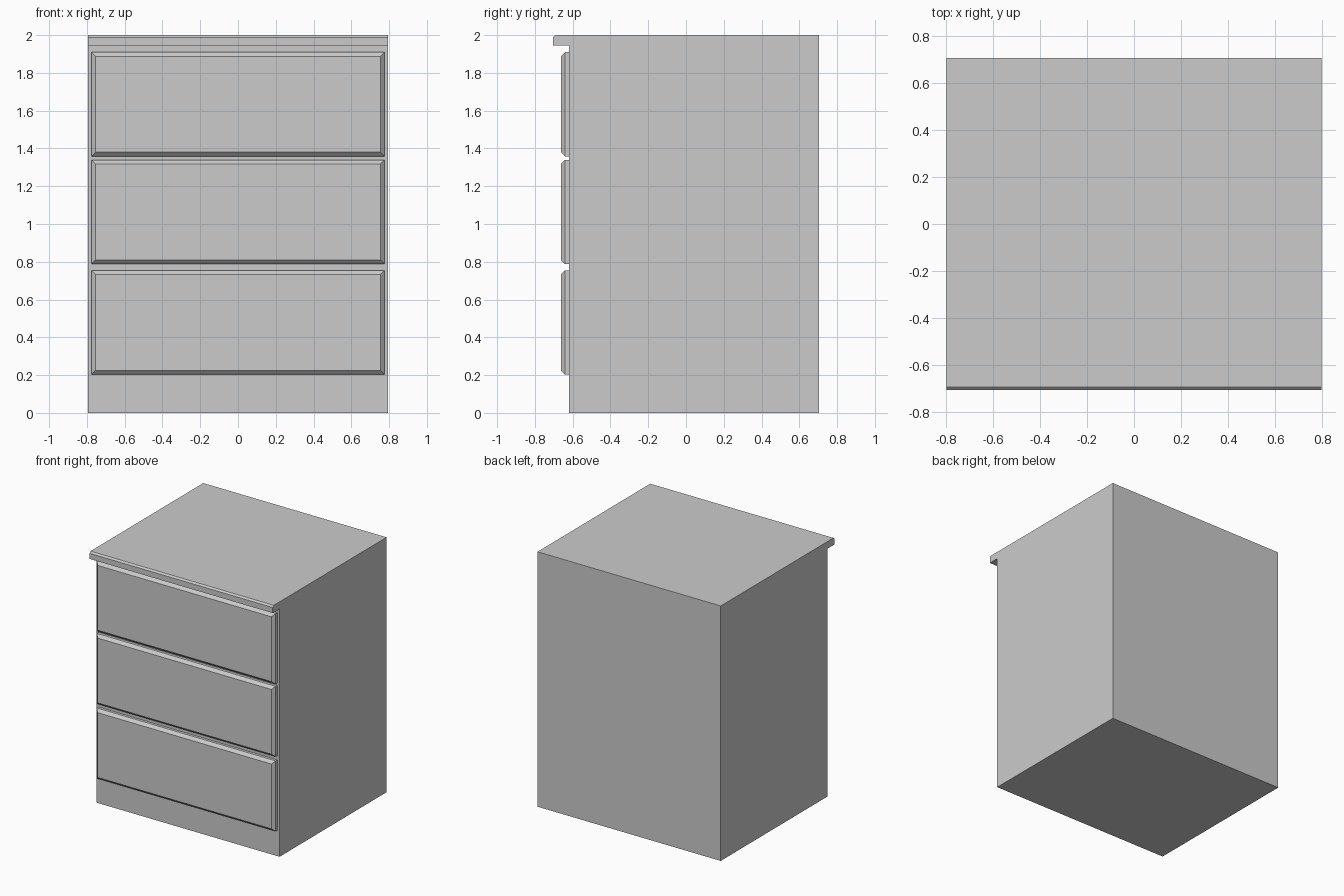
import bpy, bmesh

if "Cube" in bpy.data.objects:
    bpy.data.objects.remove(bpy.data.objects["Cube"])


def make_object(name, bm):
    bmesh.ops.recalc_face_normals(bm, faces=bm.faces)
    mesh = bpy.data.meshes.new(name)
    bm.to_mesh(mesh)
    bm.free()
    obj = bpy.data.objects.new(name, mesh)
    bpy.context.collection.objects.link(obj)
    return obj


# Cabinet body: side profile (y, z) with overhanging chamfered top lip
HALF_W = 0.795
profile = [(0.705, 0), (0.705, 2), (-0.692, 2), (-0.705, 1.988),
           (-0.705, 1.944), (-0.62, 1.944), (-0.62, 0)]
bm = bmesh.new()
face = bm.faces.new([bm.verts.new((-HALF_W, y, z)) for y, z in profile])
ext = bmesh.ops.extrude_face_region(bm, geom=[face], use_keep_orig=True)
verts = [g for g in ext["geom"] if isinstance(g, bmesh.types.BMVert)]
bmesh.ops.translate(bm, verts=verts, vec=(2 * HALF_W, 0, 0))
make_object("cabinet_body", bm)


# Drawer front: slab whose front edges are chamfered on all four sides
def drawer_front(name, z0, z1, half_w=0.776, inset=0.022):
    bm = bmesh.new()
    rings = []
    for y, d in ((-0.619, 0), (-0.641, 0), (-0.663, inset)):
        x = half_w - d
        rings.append([bm.verts.new((px, y, pz)) for px, pz in
                      ((-x, z0 + d), (x, z0 + d), (x, z1 - d), (-x, z1 - d))])
    for a, b in zip(rings, rings[1:]):
        for i in range(4):
            j = (i + 1) % 4
            bm.faces.new((a[i], a[j], b[j], b[i]))
    bm.faces.new(rings[0])
    bm.faces.new(rings[-1])
    return make_object(name, bm)


for label, bottom in (("bottom", 0.203), ("middle", 0.788), ("top", 1.358)):
    drawer_front(label + "_drawer_front", bottom, bottom + 0.552)
